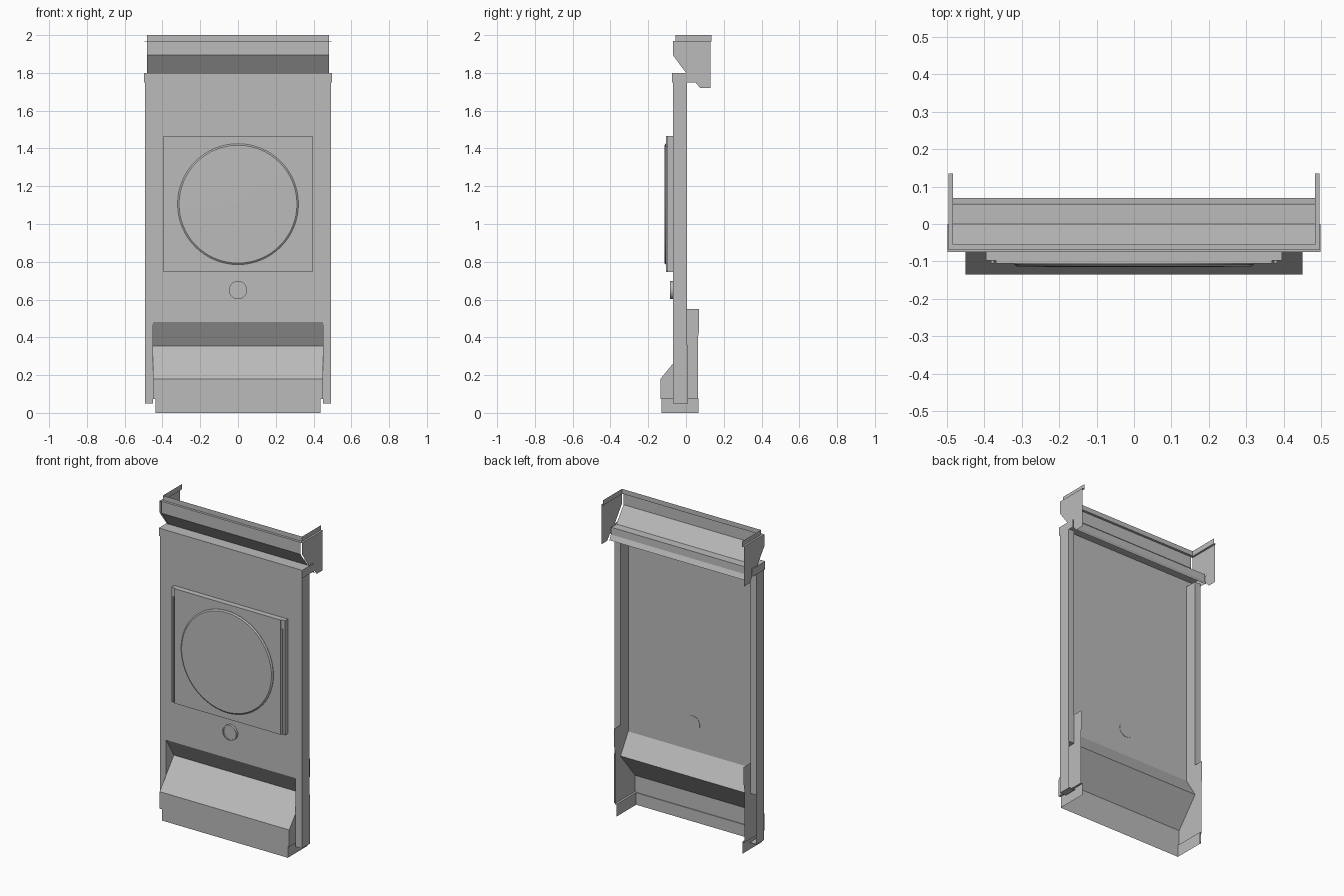
import bpy, bmesh, math
from mathutils import Matrix, Vector

cube = bpy.data.objects.get("Cube")
if cube:
    bpy.data.objects.remove(cube)

grey = bpy.data.materials.new("panel grey")
grey.use_nodes = True
grey.diffuse_color = (0.5, 0.5, 0.5, 1)
grey.node_tree.nodes["Principled BSDF"].inputs["Base Color"].default_value = (0.5, 0.5, 0.5, 1)


def finish(name, bm):
    mesh = bpy.data.meshes.new(name)
    bm.to_mesh(mesh)
    bm.free()
    mesh.materials.append(grey)
    obj = bpy.data.objects.new(name, mesh)
    bpy.context.collection.objects.link(obj)
    return obj


def place(axis, p, d):
    """Point p in the plane across the axis, at distance d along it."""
    return (d, p[0], p[1]) if axis == "x" else (p[0], p[1], d)


def sweep(name, pts, axis, a, b, closed=False, caps=False, flip=False):
    """Fold a sheet along a profile, or make a prism when closed and capped."""
    bm = bmesh.new()
    lo = [bm.verts.new(place(axis, p, a)) for p in pts]
    hi = [bm.verts.new(place(axis, p, b)) for p in pts]
    n = len(pts)
    for i in range(n if closed else n - 1):
        j = (i + 1) % n
        bm.faces.new((lo[i], lo[j], hi[j], hi[i]))
    if caps:
        bm.faces.new(lo)
        bm.faces.new(hi)
    bmesh.ops.recalc_face_normals(bm, faces=bm.faces)
    if flip:
        bmesh.ops.reverse_faces(bm, faces=bm.faces)
    return finish(name, bm)


def plate(name, pts, x):
    """Flat side plate with a y-z outline."""
    bm = bmesh.new()
    face = bm.faces.new([bm.verts.new((x, y, z)) for y, z in pts])
    face.normal_update()
    if face.normal.x * x < 0:
        face.normal_flip()
    return finish(name, bm)


def box(name, x0, x1, y0, y1, z0, z1):
    return sweep(name, [(x0, y0), (x1, y0), (x1, y1), (x0, y1)], "z", z0, z1, True, True)


def lathe(name, profile, z):
    """Turn a (radius, y) profile around a front-to-back axis."""
    bm = bmesh.new()
    vs = [bm.verts.new((r, y, 0)) for r, y in profile]
    edges = [bm.edges.new(e) for e in zip(vs, vs[1:])]
    bmesh.ops.spin(bm, geom=vs + edges, cent=(0, 0, 0), axis=(0, 1, 0),
                   angle=2 * math.pi, steps=64)
    bmesh.ops.remove_doubles(bm, verts=bm.verts, dist=0.0001)
    bmesh.ops.recalc_face_normals(bm, faces=bm.faces)
    bmesh.ops.transform(bm, matrix=Matrix.Translation(Vector((0, 0, z))), verts=bm.verts)
    return finish(name, bm)


FRONT, BACK = -0.07, 0.005
INNER, OUTER = 0.45, 0.493

# Main front sheet
sweep("front_sheet", [(FRONT, 0.48), (FRONT, 1.78)], "x", -INNER, INNER)

# Hopper: lip, front, chute and overhang of the V-shaped recess
sweep("hopper", [(-0.13, 0.075), (-0.135, 0.075), (-0.135, 0.18), (0.007, 0.355),
                 (FRONT, 0.48)], "x", -INNER, INNER)

# Plinth, open at the back and below
sweep("plinth", [(-0.437, 0.065), (-0.437, -0.13), (0.437, -0.13), (0.437, 0.065)],
      "z", 0, 0.075)

# Header: cap, fascia, sloped underside and rear drip edge
sweep("header", [(-0.07, 1.97), (-0.07, 1.895), (0, 1.8), (0.053, 1.8), (0.055, 1.755),
                 (0.07, 1.725)], "x", -0.483, 0.483)
sweep("header_cap", [(-0.483, 0.135), (-0.483, -0.055), (0.483, -0.055), (0.483, 0.135)],
      "z", 1.97, 2)
sweep("header_ledge", [(-0.07, 1.97), (-0.055, 1.97)], "x", -0.495, 0.495)

# Trim strip across the top of the front sheet
sweep("trim_strip", [(FRONT, 1.75), (-0.075, 1.75), (-0.075, 1.8), (0, 1.8)],
      "x", -0.498, 0.498)

for side, s in (("right", -1), ("left", 1)):
    # Hollow column, and the open-backed boot below it
    x0, x1 = s * INNER, s * OUTER
    box(side + "_column", x0, x1, FRONT, BACK, 0.36, 1.76)
    sweep(side + "_boot", [(x0, FRONT), (x1, FRONT), (x1, 0.01)], "z", 0.05, 0.36)
    sweep(side + "_boot_floor", [(x0, FRONT), (x1, FRONT)][:2], "z", 0.05, 0.052)
    box(side + "_boot_base", x0, x1, FRONT, 0.01, 0.05, 0.055)

    # Hopper side plate and its lower lip
    plate(side + "_hopper_side", [(-0.135, 0.075), (-0.135, 0.18), (FRONT, 0.26),
                                  (FRONT, 0.55), (0.07, 0.55), (0.07, 0.44),
                                  (0.063, 0.4), (0.063, 0.075)], x0)
    box(side + "_hopper_lip", s * 0.437, x0, -0.135, 0.063, 0.073, 0.077)

    # Header side plate, ledge and trim end
    plate(side + "_header_side", [(-0.07, 1.97), (-0.07, 1.895), (0, 1.8), (0.05, 1.8),
                                  (0.05, 1.75), (0.075, 1.72), (0.13, 1.72),
                                  (0.13, 1.97)], s * 0.495)
    box(side + "_header_shelf", s * 0.483, s * 0.495, -0.07, 0.135, 1.967, 1.97)
    plate(side + "_trim_end", [(-0.075, 1.75), (0.05, 1.75), (0.05, 1.8), (-0.075, 1.8)],
          s * 0.498)

    # Stepped edge of the display board with its rail
    box(side + "_board_edge", s * 0.368, s * 0.395, FRONT, -0.098, 0.745, 1.465)
    box(side + "_board_rail", s * 0.374, s * 0.382, -0.098, -0.105, 0.75, 1.41)

# Display board, shallow disc and button
box("display_board", -0.368, 0.368, FRONT, -0.105, 0.745, 1.465)
lathe("display_disc", [(0.32, -0.104), (0.32, -0.108), (0.312, -0.114), (0, -0.115)], 1.105)
lathe("button", [(0, -0.068), (0.048, -0.068), (0.048, -0.086), (0.041, -0.086),
                 (0.041, -0.082), (0, -0.082)], 0.65)
